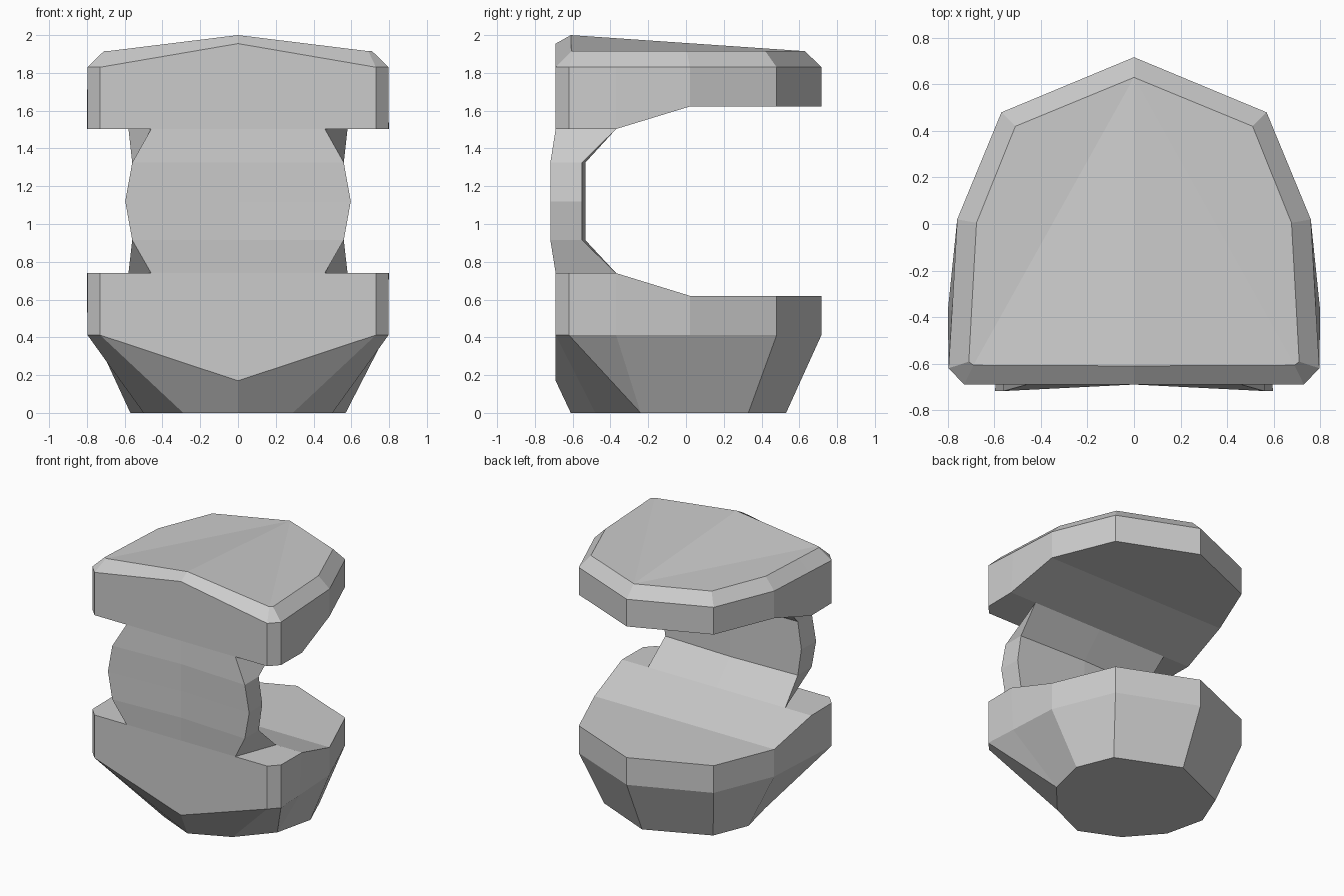
import bpy, bmesh

if "Cube" in bpy.data.objects:
    bpy.data.objects.remove(bpy.data.objects["Cube"])


def full_ring(half):
    """Mirror a half outline (first and last points on x = 0) into a closed ring."""
    return half + [(-x, y, z) for x, y, z in half[-2:0:-1]]


def loft(name, halves, caps):
    bm = bmesh.new()
    rings = [[bm.verts.new(p) for p in full_ring(h)] for h in halves]
    n, m = len(rings[0]), len(halves[0]) - 1
    for a, b in zip(rings, rings[1:]):
        for i in range(n):
            j = (i + 1) % n
            bm.faces.new((a[i], a[j], b[j], b[i]))
    for ring, style in zip((rings[0], rings[-1]), caps):
        if style == "fan":            # folds meet at the rear point
            for i in range(n):
                j = (i + 1) % n
                if m not in (i, j):
                    bm.faces.new((ring[m], ring[i], ring[j]))
        elif style == "strips":       # bands running left to right
            for i in range(m):
                q = [ring[i], ring[i + 1], ring[(n - i - 1) % n], ring[(n - i) % n]]
                bm.faces.new(list(dict.fromkeys(q)))
        elif style == "flat":
            bm.faces.new(ring)
    bmesh.ops.remove_doubles(bm, verts=bm.verts, dist=0.0005)
    bmesh.ops.recalc_face_normals(bm, faces=bm.faces)
    me = bpy.data.meshes.new(name)
    bm.to_mesh(me)
    bm.free()
    ob = bpy.data.objects.new(name, me)
    bpy.context.collection.objects.link(ob)
    return ob


# Shared plan outline, front centre to rear centre
plan = [(0, -.69), (.73, -.69), (.797, -.62), (.80, -.37), (.76, .02), (.57, .48), (0, .717)]
band = plan[:3] + [(.782, -.37)] + plan[4:]


def at(outline, zs):
    return [(x, y, z) for (x, y), z in zip(outline, zs)]


# Upper block: stepped underside, straight band, bevel, peaked top
inset = [(0, -.61), (.69, -.607), (.71, -.592), (.698, -.37), (.677, .005), (.51, .42), (0, .63)]
loft("upper_block", [
    at(plan, [1.503] * 4 + [1.622] * 3),
    at(band, [1.955] + [1.83] * 6),
    at(inset, [2.0] + [1.915] * 6),
], ("strips", "fan"))

# Lower block: stepped top, straight band, tapered faceted base
base = [(0, -.61), (.29, -.48), (.50, -.24), (.50, -.24), (.57, .06), (.46, .33), (0, .53)]
loft("lower_block", [
    at(plan, [.74] * 4 + [.62] * 3),
    at(band, [.17] + [.412] * 6),
    at(base, [0] * 7),
], ("strips", None))
ob = bpy.data.objects["lower_block"]
bm = bmesh.new()
bm.from_mesh(ob.data)
bmesh.ops.holes_fill(bm, edges=[e for e in bm.edges if e.is_boundary], sides=0)
bmesh.ops.recalc_face_normals(bm, faces=bm.faces)
bm.to_mesh(ob.data)
bm.free()

# Connecting plate: (z, front half width, front edge y, rear half width, rear edge y, rear centre y)
rows = [(.74, .46, -.69, .58, -.37, -.37), (.915, .56, -.718, .56, -.55, -.533),
        (1.12, .597, -.718, .59, -.55, -.533), (1.325, .56, -.718, .56, -.55, -.533),
        (1.503, .46, -.69, .58, -.37, -.37)]
loft("connecting_plate",
     [[(0, -.69, z), (fw, fy, z), (rw, ry, z), (0, rc, z)] for z, fw, fy, rw, ry, rc in rows],
     (None, None))
